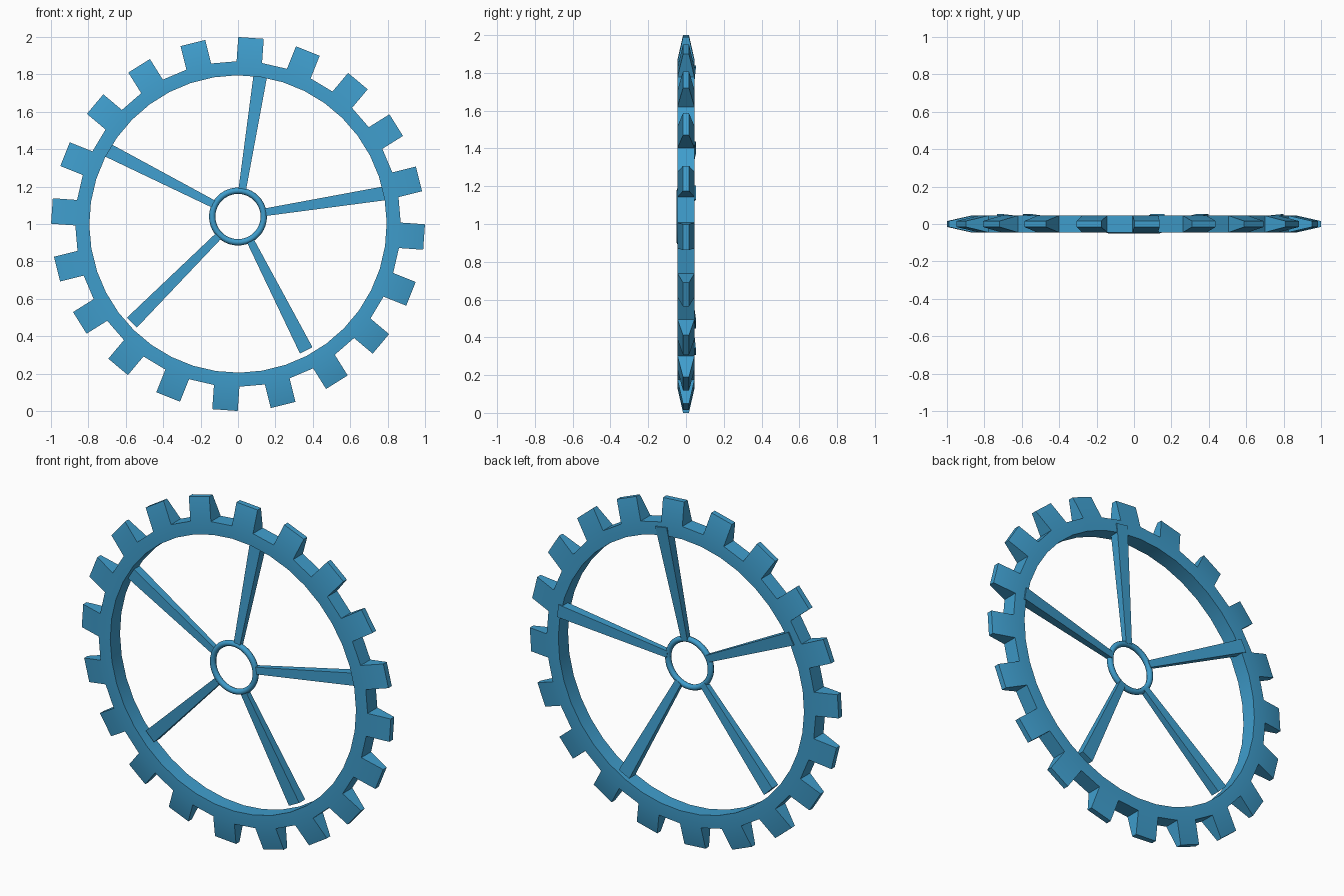
import bpy
import bmesh
from math import cos, sin, radians, pi
from mathutils import Vector, Matrix

cube = bpy.data.objects.get("Cube")
if cube:
    bpy.data.objects.remove(cube, do_unlink=True)

TEETH = 20
STEP = pi / TEETH
FIRST = radians(86)
CENTRE = Vector((0, 0, 1.0))
HUB = Vector((0, -0.033, 1.04))

blue = bpy.data.materials.new("gear blue")
blue.use_nodes = True
colour = (0.05, 0.34, 0.61, 1)
blue.diffuse_color = colour
blue.node_tree.nodes["Principled BSDF"].inputs["Base Color"].default_value = colour


def radial(angle):
    return Vector((cos(angle), 0, sin(angle)))


def sweep(bm, profile, count, start, centre):
    """Revolve a closed (radius, y) profile; return the faces by segment."""
    rings = [[bm.verts.new(centre + radial(start + i * 2 * pi / count) * r + Vector((0, y, 0)))
              for r, y in profile] for i in range(count)]
    n = len(profile)
    return [[bm.faces.new((rings[i][k], rings[i][(k + 1) % n],
                           rings[(i + 1) % count][(k + 1) % n], rings[(i + 1) % count][k]))
             for k in range(n)] for i in range(count)]


def finish(bm, name, angle):
    bmesh.ops.recalc_face_normals(bm, faces=bm.faces[:])
    mesh = bpy.data.meshes.new(name)
    bm.to_mesh(mesh)
    bm.free()
    mesh.materials.append(blue)
    obj = bpy.data.objects.new(name, mesh)
    bpy.context.collection.objects.link(obj)
    bpy.ops.object.select_all(action='DESELECT')
    obj.select_set(True)
    bpy.context.view_layer.objects.active = obj
    bpy.ops.object.shade_smooth_by_angle(angle=radians(angle))
    return obj


# Rim, with a tooth extruded from every other outer face and thinned at its tip
bm = bmesh.new()
profile = [(0.795, -0.045), (0.87, -0.045), (0.87, 0.045), (0.795, 0.045)]
segments = sweep(bm, profile, 2 * TEETH, FIRST - STEP / 2, CENTRE)
for i in range(0, 2 * TEETH, 2):
    tip = bmesh.ops.extrude_discrete_faces(bm, faces=[segments[i][1]])["faces"][0]
    for v in tip.verts:
        v.co += radial(FIRST + i * STEP) * 0.13
        v.co.y *= 0.35
finish(bm, "toothed_rim", 30)

# Hub ring, set forward and slightly above the rim centre
bm = bmesh.new()
profile = [(0.138 + 0.017 * cos(k * pi / 4), 0.017 * sin(k * pi / 4)) for k in range(8)]
sweep(bm, profile, 40, 0, HUB)
finish(bm, "hub_ring", 50)

# Five flared spokes, slanting back from the hub to the rim
for i in range(5):
    angle = radians(81) - i * 2 * pi / 5
    out, side = radial(angle), radial(angle + pi / 2)
    bm = bmesh.new()
    loops = []
    for r, y, width, depth in ((0.135, -0.03, 0.04, 0.03), (0.803, 0.025, 0.075, 0.055)):
        middle = Vector((0, y, HUB.z)) + out * r
        loops.append([bm.verts.new(middle + side * a * width / 2 + Vector((0, b * depth / 2, 0)))
                      for a, b in ((-1, -1), (1, -1), (1, 1), (-1, 1))])
    for loop in loops:
        bm.faces.new(loop)
    for k in range(4):
        j = (k + 1) % 4
        bm.faces.new((loops[0][k], loops[0][j], loops[1][j], loops[1][k]))
    finish(bm, "spoke_%d" % (i + 1), 30)
